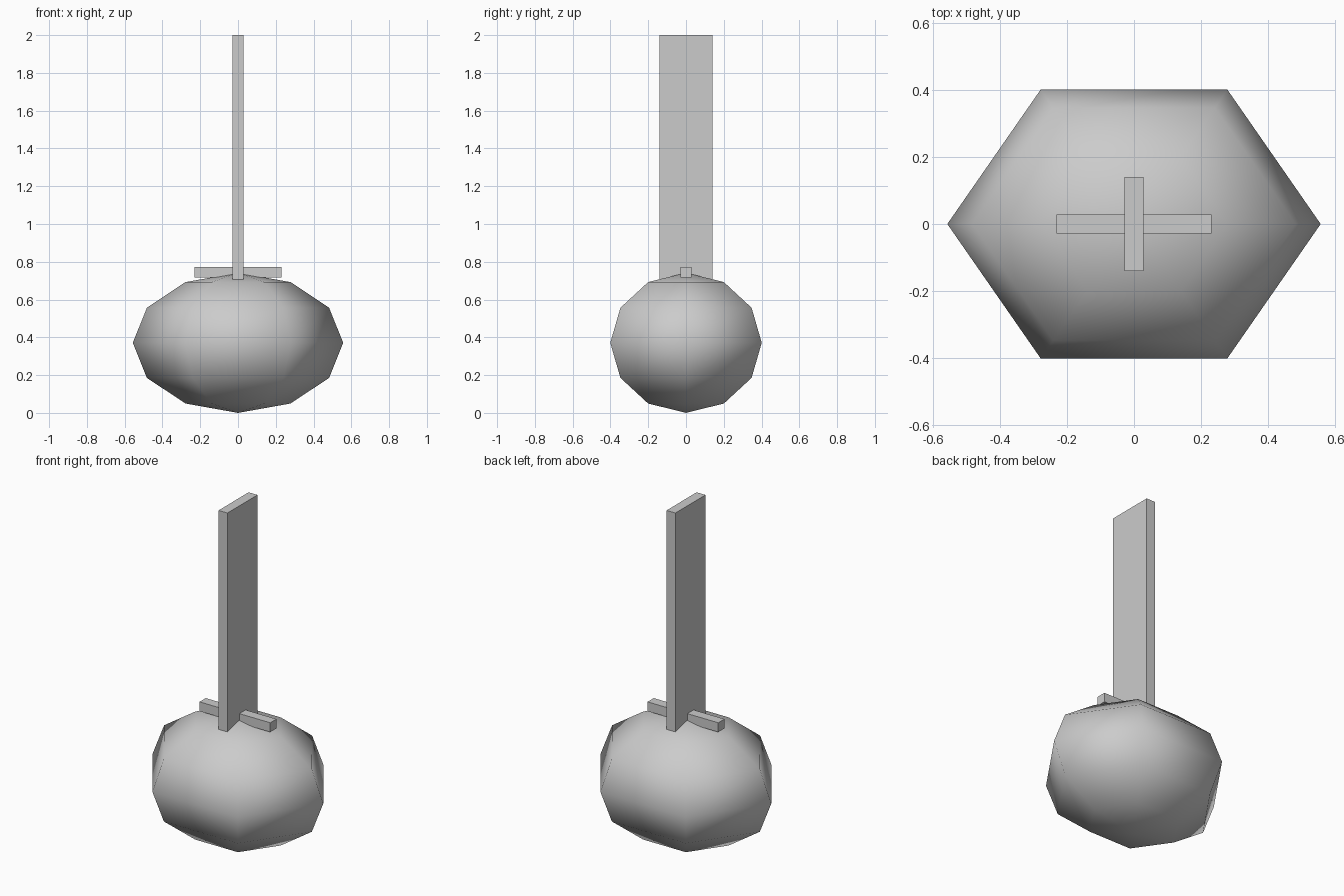
import bpy, bmesh
from math import sin, cos, pi
from mathutils import Matrix, Vector

if "Cube" in bpy.data.objects:
    bpy.data.objects.remove(bpy.data.objects["Cube"])


def finish(name, bm, smooth=False):
    bmesh.ops.recalc_face_normals(bm, faces=bm.faces)
    for f in bm.faces:
        f.smooth = smooth
    mesh = bpy.data.meshes.new(name)
    bm.to_mesh(mesh)
    bm.free()
    obj = bpy.data.objects.new(name, mesh)
    bpy.context.collection.objects.link(obj)
    return obj


def box(name, half_x, half_y, z0, z1):
    bm = bmesh.new()
    bmesh.ops.create_cube(bm, size=1)
    bmesh.ops.scale(bm, vec=(2 * half_x, 2 * half_y, z1 - z0), verts=bm.verts)
    bmesh.ops.translate(bm, vec=(0, 0, (z0 + z1) / 2), verts=bm.verts)
    return finish(name, bm)


# Rounded body: half-circle profile spun in six steps, then stretched
bm = bmesh.new()
profile = [bm.verts.new((cos(a), 0, sin(a)))
           for a in (-pi / 2 + i * pi / 6 for i in range(7))]
edges = [bm.edges.new(pair) for pair in zip(profile, profile[1:])]
bmesh.ops.spin(bm, geom=profile + edges, cent=(0, 0, 0), axis=(0, 0, 1),
               angle=2 * pi, steps=6)
bmesh.ops.remove_doubles(bm, verts=bm.verts, dist=0.001)
bmesh.ops.scale(bm, vec=(0.557, 0.463, 0.371), verts=bm.verts)
bmesh.ops.translate(bm, vec=(0, 0, 0.371), verts=bm.verts)
finish("body", bm, smooth=True)

# Tall flat blade sunk into the top of the body
box("blade", 0.029, 0.14, 0.67, 2.0)

# Short bar crossing the foot of the blade
box("crossbar", 0.231, 0.029, 0.718, 0.773)
